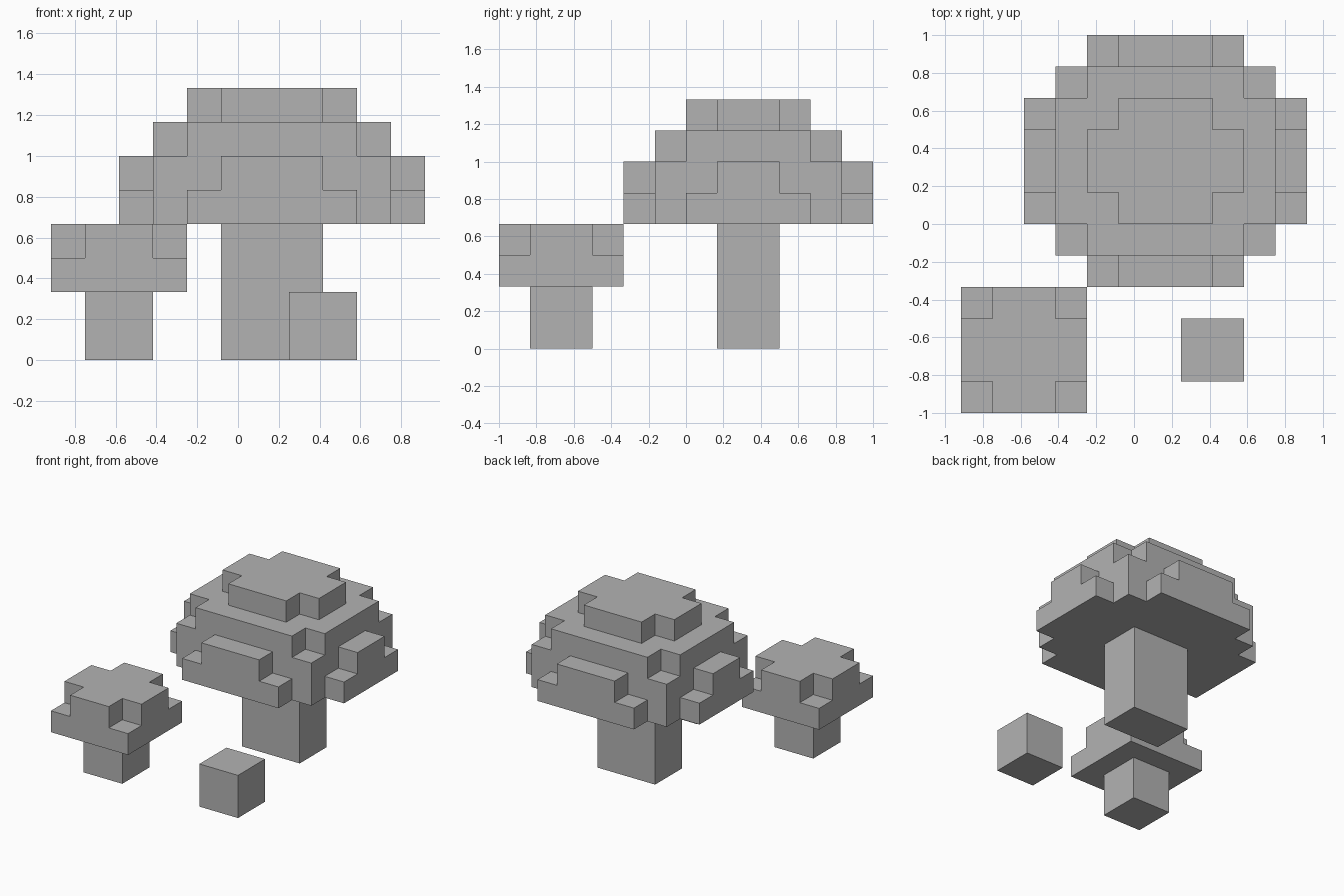
import bpy, bmesh
from mathutils import Vector

cube = bpy.data.objects.get("Cube")
if cube:
    bpy.data.objects.remove(cube, do_unlink=True)

U = 1 / 6  # edge of one block

grey = bpy.data.materials.new("plain grey")
grey.use_nodes = True
colour = (0.45, 0.45, 0.45, 1)
grey.diffuse_color = colour
grey.node_tree.nodes["Principled BSDF"].inputs["Base Color"].default_value = colour


def prism(bm, points, direction):
    """Extrude a flat outline along a direction."""
    face = bm.faces.new([bm.verts.new(p) for p in points])
    moved = bmesh.ops.extrude_face_region(bm, geom=[face], use_keep_orig=True)["geom"]
    verts = [v for v in moved if isinstance(v, bmesh.types.BMVert)]
    bmesh.ops.translate(bm, verts=verts, vec=Vector(direction))


def layer(bm, hx, hy, z0, z1, notched=False):
    """Upright slab, with one block missing from each corner when notched."""
    points = []
    for sx, sy in ((1, 1), (-1, 1), (-1, -1), (1, -1)):
        if notched:
            corner = [(hx, hy - 1), (hx - 1, hy - 1), (hx - 1, hy)]
            if sx * sy < 0:
                corner.reverse()
        else:
            corner = [(hx, hy)]
        points += [(sx * x, sy * y, z0) for x, y in corner]
    prism(bm, points, (0, 0, z1 - z0))


def stepped_profile(half):
    """Low wide step with a narrower one on top."""
    right = [(half, 4), (half, 5), (half - 1, 5), (half - 1, 6)]
    return right + [(-a, z) for a, z in reversed(right)]


def finish(bm, name, x, y):
    bmesh.ops.recalc_face_normals(bm, faces=bm.faces)
    bmesh.ops.scale(bm, verts=bm.verts, vec=(U, U, U))
    mesh = bpy.data.meshes.new(name)
    bm.to_mesh(mesh)
    bm.free()
    mesh.materials.append(grey)
    obj = bpy.data.objects.new(name, mesh)
    obj.location = (x * U, y * U, 0)
    bpy.context.collection.objects.link(obj)


def block(name, x, y, hx, hy, z1):
    bm = bmesh.new()
    layer(bm, hx, hy, 0, z1)
    finish(bm, name, x, y)


# Large mushroom: stem, domed cap, and a stepped flap on each side
block("large_stem", 1, 2, 1.5, 1, 4)
cap = bmesh.new()
layer(cap, 3.5, 3, 4, 6)
layer(cap, 3.5, 3, 6, 7, notched=True)
layer(cap, 2.5, 2, 7, 8, notched=True)
for side in (-1, 1):
    prism(cap, [(a, side * 3, z) for a, z in stepped_profile(2.5)], (0, side, 0))
    prism(cap, [(side * 3.5, a, z) for a, z in stepped_profile(2)], (side, 0, 0))
finish(cap, "large_cap", 1, 2)

# Small mushroom
block("small_stem", -3.5, -4, 1, 1, 2)
cap = bmesh.new()
layer(cap, 2, 2, 2, 3)
layer(cap, 2, 2, 3, 4, notched=True)
finish(cap, "small_cap", -3.5, -4)

# Loose block on the ground
block("loose_block", 2.5, -4, 1, 1, 2)
